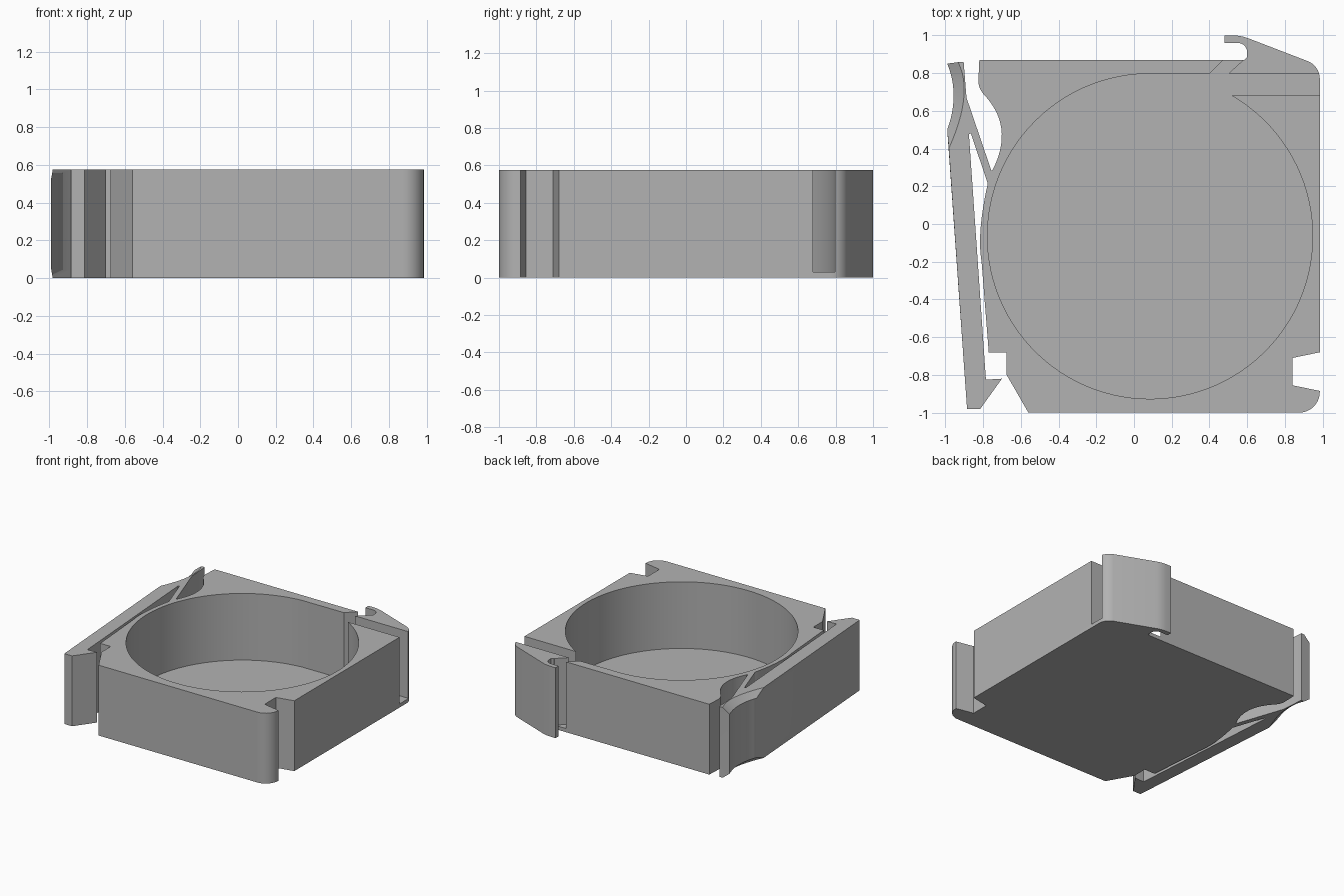
import bpy
import bmesh
from math import cos, sin, radians

cube = bpy.data.objects.get("Cube")
if cube:
    bpy.data.objects.remove(cube, do_unlink=True)

HEIGHT = 0.575
FLOOR = 0.03
CHAMFER = 0.045

grey = bpy.data.materials.new("plain grey")
grey.use_nodes = True
grey.diffuse_color = (0.45, 0.45, 0.45, 1)
grey.node_tree.nodes["Principled BSDF"].inputs["Base Color"].default_value = (0.45, 0.45, 0.45, 1)


def arc(cx, cy, r, start, end, steps):
    angles = [radians(start + (end - start) * i / steps) for i in range(steps + 1)]
    return [(cx + r * cos(a), cy + r * sin(a)) for a in angles]


def bow(start, middle, end, steps=12):
    """Smooth curve that passes through the middle point."""
    points = []
    for i in range(steps + 1):
        t = i / steps
        a, b, c = (1 - t) * (1 - 2 * t), 4 * t * (1 - t), t * (2 * t - 1)
        points.append(tuple(a * p + b * q + c * r for p, q, r in zip(start, middle, end)))
    return points


def loft(name, levels):
    """Solid through a stack of (height, outline) levels."""
    bm = bmesh.new()
    rings = [[bm.verts.new((x, y, z)) for x, y in outline] for z, outline in levels]
    n = len(rings[0])
    for low, high in zip(rings, rings[1:]):
        for i in range(n):
            j = (i + 1) % n
            bm.faces.new((low[i], low[j], high[j], high[i]))
    bm.faces.new(rings[0][::-1])
    bm.faces.new(rings[-1])
    bmesh.ops.recalc_face_normals(bm, faces=bm.faces)
    mesh = bpy.data.meshes.new(name)
    bm.to_mesh(mesh)
    bm.free()
    obj = bpy.data.objects.new(name, mesh)
    bpy.context.collection.objects.link(obj)
    mesh.materials.append(grey)
    return obj


def smooth(obj):
    bpy.ops.object.select_all(action="DESELECT")
    obj.select_set(True)
    bpy.context.view_layer.objects.active = obj
    bpy.ops.object.shade_smooth_by_angle(angle=radians(25))


# Case outline: rounded front corner, side notch, back hook, finger recess
outline = [(-0.56, -1.0)]
outline += arc(0.875, -0.89, 0.11, -90, 0, 10)
outline += [(0.985, -0.885), (0.84, -0.855), (0.84, -0.71), (0.985, -0.68)]
outline += arc(0.885, 0.77, 0.1, 0, 67, 8)
outline += bow((0.61, 0.983), (0.565, 0.996), (0.52, 1.0), 5)
outline += [(0.48, 1.0), (0.48, 0.96)]
outline += arc(0.55, 0.91, 0.05, 90, 0, 8)
outline += [(0.6, 0.885), (0.585, 0.87), (-0.82, 0.87)]
outline += bow((-0.825, 0.76), (-0.815, 0.715), (-0.785, 0.675), 5)
outline += bow((-0.765, 0.65), (-0.701, 0.48), (-0.75, 0.285))
outline += bow((-0.775, 0.215), (-0.813, -0.02), (-0.808, -0.2))
outline += [(-0.77, -0.68), (-0.675, -0.68), (-0.675, -0.8)]
case = loft("case", [(0, outline), (HEIGHT, outline)])

# Round well with side channel and back gap
well = arc(0.085, -0.065, 0.862, 59.8, -266, 96)
well += [(0.4, 0.797), (0.49, 0.885), (0.597, 0.885), (0.5, 0.797),
         (1.1, 0.797), (1.1, 0.68)]
cutter = loft("well_cutter", [(FLOOR, well), (HEIGHT + 0.1, well)])
cutter.hide_render = True
cut = case.modifiers.new("well", "BOOLEAN")
cut.operation = "DIFFERENCE"
cut.solver = "EXACT"
cut.object = cutter
bpy.context.view_layer.objects.active = case
bpy.ops.object.modifier_apply(modifier=cut.name)
bpy.data.objects.remove(cutter, do_unlink=True)
smooth(case)

# Latch arm with flexure strip, hooked tip and chamfered thumb scoop
arm = [(-0.885, -0.98), (-0.815, -0.98), (-0.7, -0.82), (-0.785, -0.825),
       (-0.875, 0.475), (-0.865, 0.48), (-0.775, 0.215), (-0.747, 0.23),
       (-0.743, 0.28), (-0.757, 0.285), (-0.888, 0.67), (-0.903, 0.86)]
scoop = bow((-0.99, 0.85), (-0.956, 0.68), (-0.99, 0.5))
rim = bow((-0.932, 0.858), (-0.903, 0.66), (-0.982, 0.4))
latch = loft("latch_arm", [(0, arm + rim), (CHAMFER, arm + scoop),
                           (HEIGHT - CHAMFER, arm + scoop), (HEIGHT, arm + rim)])
smooth(latch)
